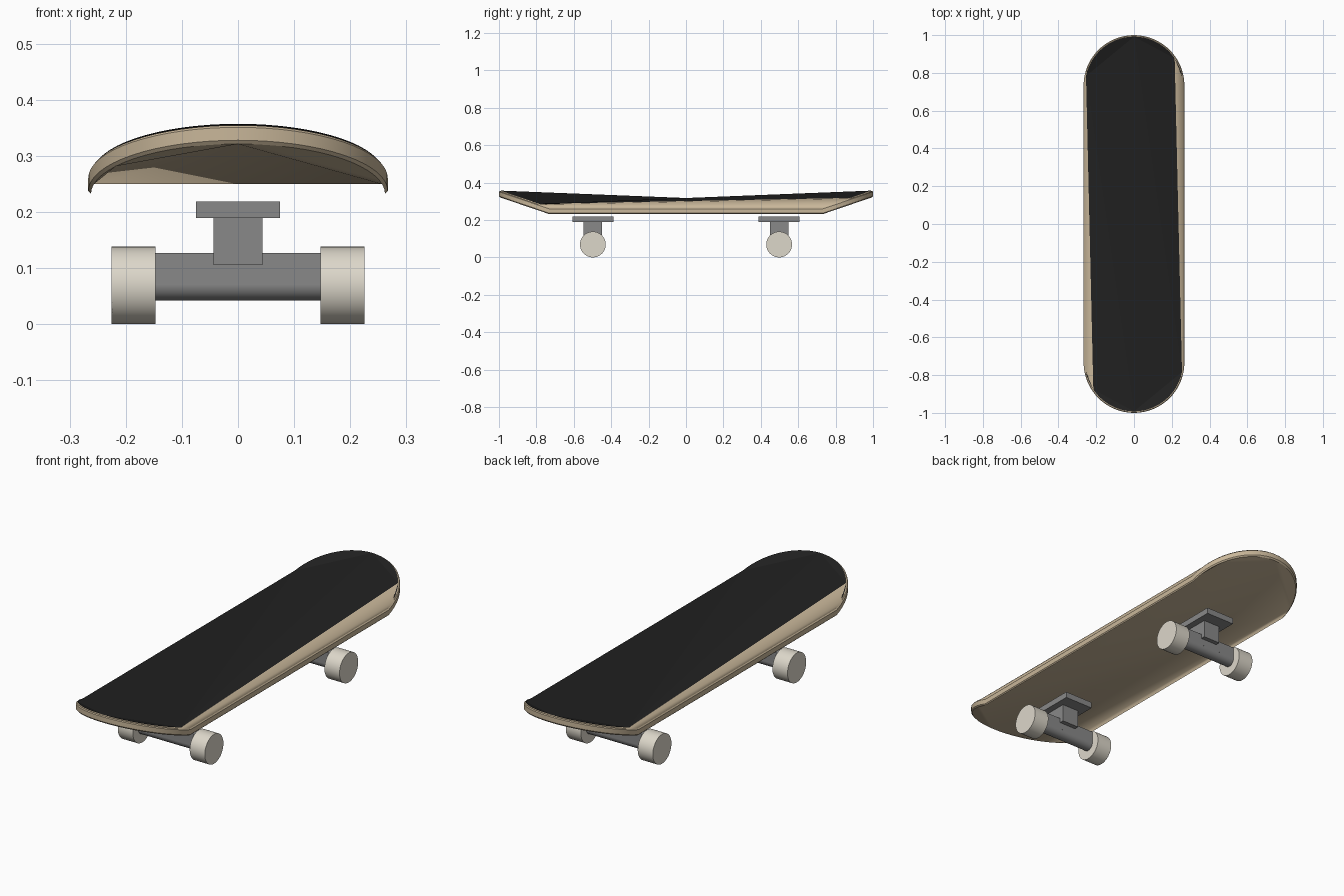
import bpy, bmesh
from math import sin, cos, pi, radians
from mathutils import Matrix, Vector

if "Cube" in bpy.data.objects:
    bpy.data.objects.remove(bpy.data.objects["Cube"])


def material(name, rgb):
    m = bpy.data.materials.new(name)
    m.use_nodes = True
    color = (*rgb, 1)
    m.diffuse_color = color
    m.node_tree.nodes["Principled BSDF"].inputs["Base Color"].default_value = color
    return m


WOOD = material("light wood", (0.58, 0.47, 0.32))
GRIP = material("black grip", (0.015, 0.015, 0.015))
METAL = material("grey metal", (0.25, 0.25, 0.25))
CREAM = material("cream wheel", (0.72, 0.68, 0.59))


def finish(bm, name, mat, smooth=True):
    mesh = bpy.data.meshes.new(name)
    bm.to_mesh(mesh)
    bm.free()
    mesh.materials.append(mat)
    ob = bpy.data.objects.new(name, mesh)
    bpy.context.collection.objects.link(ob)
    bpy.ops.object.select_all(action="DESELECT")
    ob.select_set(True)
    bpy.context.view_layer.objects.active = ob
    if smooth:
        bpy.ops.object.shade_smooth_by_angle(angle=radians(30))
    return ob


# Deck outline: a stadium whose two rounded ends kick upward
SEG = 32
HALF_WIDTH = 0.267
END = 1 - HALF_WIDTH
BASE = 0.232
KICK = 0.34


def ring(bm, radius, lift):
    """Return the vertices of the nose arc and the tail arc."""
    arcs = []
    for side in (1, -1):
        arc = []
        for k in range(SEG + 1):
            a = pi * k / SEG
            rise = KICK * radius * sin(a)
            arc.append(bm.verts.new((side * radius * cos(a),
                                     side * (END + radius * sin(a)),
                                     BASE + lift + rise)))
        arcs.append(arc)
    return arcs


def cap(bm, arcs, flip=False, edges=True):
    """Cover the outline with long facets that run from end to end."""
    for n, s in (arcs, arcs[::-1]):
        faces = [(n[6], n[16], s[30]), (n[16], n[30], s[30]),
                 n[2:7], n[6:17], n[16:31]]
        if edges:
            faces += [(n[0], n[1], s[31], s[32]), (n[1], n[2], s[30], s[31]),
                      (n[2], n[6], s[30])]
        for f in faces:
            bm.faces.new(f[::-1] if flip else f)


def wall(bm, low, high):
    a, b = low[0] + low[1], high[0] + high[1]
    for i in range(len(a)):
        j = (i + 1) % len(a)
        bm.faces.new((a[i], a[j], b[j], b[i]))


# Wooden deck with softened rim
bm = bmesh.new()
profile = [(0.005, 0), (0, 0.005), (0, 0.028), (0.004, 0.033)]
rings = [ring(bm, HALF_WIDTH - inset, lift) for inset, lift in profile]
for low, high in zip(rings, rings[1:]):
    wall(bm, low, high)
cap(bm, rings[0], flip=True)
cap(bm, rings[-1])
finish(bm, "deck", WOOD)

# Grip sheet lying on the deck
bm = bmesh.new()
cap(bm, ring(bm, HALF_WIDTH - 0.008, 0.037), edges=False)
for v in [v for v in bm.verts if not v.link_faces]:
    bm.verts.remove(v)
finish(bm, "grip_sheet", GRIP, smooth=False)


def box(name, size, center):
    bm = bmesh.new()
    bmesh.ops.create_cube(bm, size=1, matrix=Matrix.Translation(center)
                          @ Matrix.Diagonal((*size, 1)))
    finish(bm, name, METAL, smooth=False)


def cylinder(name, radius, length, center, mat):
    bm = bmesh.new()
    bmesh.ops.create_cone(bm, cap_ends=True, segments=40, radius1=radius,
                          radius2=radius, depth=length,
                          matrix=Matrix.Translation(center)
                          @ Matrix.Rotation(pi / 2, 4, "Y"))
    finish(bm, name, mat)


# Trucks and wheels
for end, y in (("front", -0.498), ("back", 0.498)):
    box(end + "_base_plate", (0.15, 0.22, 0.029), Vector((0, y, 0.204)))
    box(end + "_truck_post", (0.088, 0.1, 0.086), Vector((0, y, 0.148)))
    box(end + "_hanger", (0.3, 0.058, 0.055), Vector((0, y, 0.0995)))
    cylinder(end + "_axle", 0.029, 0.3, Vector((0, y, 0.071)), METAL)
    for side, x in (("left", 0.186), ("right", -0.186)):
        cylinder(f"{end}_{side}_wheel", 0.069, 0.078,
                 Vector((x, y, 0.069)), CREAM)
